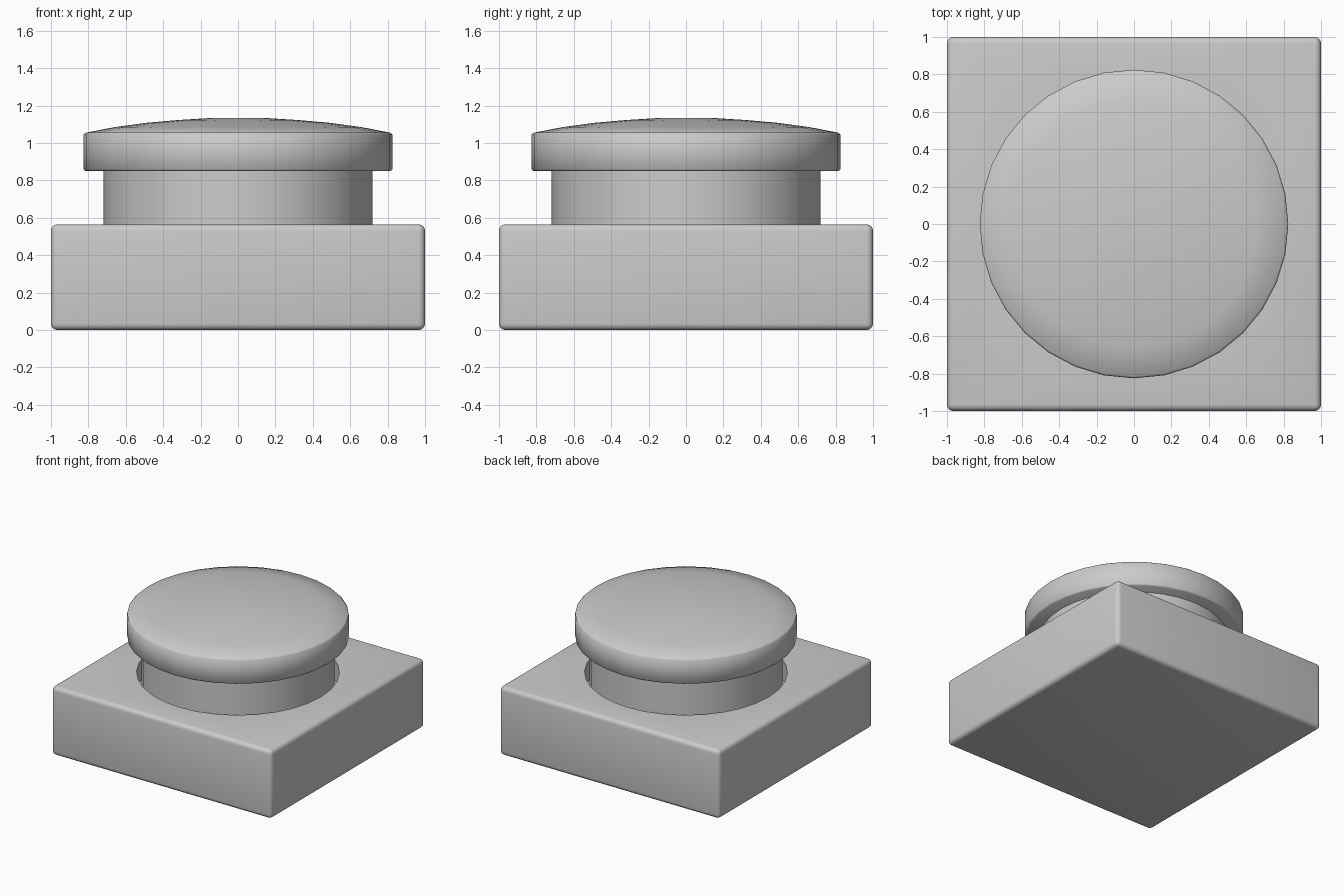
import bpy
import math
import bmesh

if "Cube" in bpy.data.objects:
    bpy.data.objects.remove(bpy.data.objects["Cube"])


def smooth(obj, angle=35):
    bpy.ops.object.select_all(action='DESELECT')
    obj.select_set(True)
    bpy.context.view_layer.objects.active = obj
    bpy.ops.object.shade_smooth_by_angle(angle=math.radians(angle))


def lathe(name, profile, sides=32):
    """Spin (radius, z) points around z; radius 0 makes a pole."""
    bm = bmesh.new()
    rings = []
    for r, z in profile:
        if r == 0:
            rings.append([bm.verts.new((0, 0, z))] * sides)
        else:
            rings.append([bm.verts.new((r * math.cos(2 * math.pi * i / sides),
                                        r * math.sin(2 * math.pi * i / sides), z))
                          for i in range(sides)])
    for a, b in zip(rings, rings[1:]):
        for i in range(sides):
            j = (i + 1) % sides
            bm.faces.new(list(dict.fromkeys((a[i], a[j], b[j], b[i]))))
    bmesh.ops.recalc_face_normals(bm, faces=bm.faces)
    mesh = bpy.data.meshes.new(name)
    bm.to_mesh(mesh)
    bm.free()
    obj = bpy.data.objects.new(name, mesh)
    bpy.context.collection.objects.link(obj)
    return obj


# Square base with rounded edges
bpy.ops.mesh.primitive_cube_add(size=1, location=(0, 0, 0.2825))
base = bpy.context.object
base.name = "base"
base.scale = (2, 2, 0.565)
bpy.ops.object.transform_apply(location=True, scale=True)
bevel = base.modifiers.new("round_edges", 'BEVEL')
bevel.width = 0.035
bevel.segments = 4

# Round socket cut into the top of the base
cutter = lathe("socket_cutter", [(0, 0.40), (0.755, 0.40), (0.755, 0.8), (0, 0.8)])
cut = base.modifiers.new("socket", 'BOOLEAN')
cut.object = cutter
cut.operation = 'DIFFERENCE'
cut.solver = 'EXACT'
bpy.context.view_layer.objects.active = base
for mod in ("round_edges", "socket"):
    bpy.ops.object.modifier_apply(modifier=mod)
bpy.data.objects.remove(cutter)
smooth(base)

# Plunger stem running down into the socket
stem = lathe("stem", [(0, 0.40), (0.718, 0.40), (0.718, 0.86), (0, 0.86)])
smooth(stem)

# Domed push cap with a softened rim
cap = lathe("push_cap", [(0, 0.85), (0.815, 0.85), (0.825, 0.86), (0.825, 1.045),
                         (0.815, 1.055), (0.66, 1.085), (0.49, 1.108),
                         (0.32, 1.123), (0.16, 1.133), (0, 1.135)])
smooth(cap, 50)
